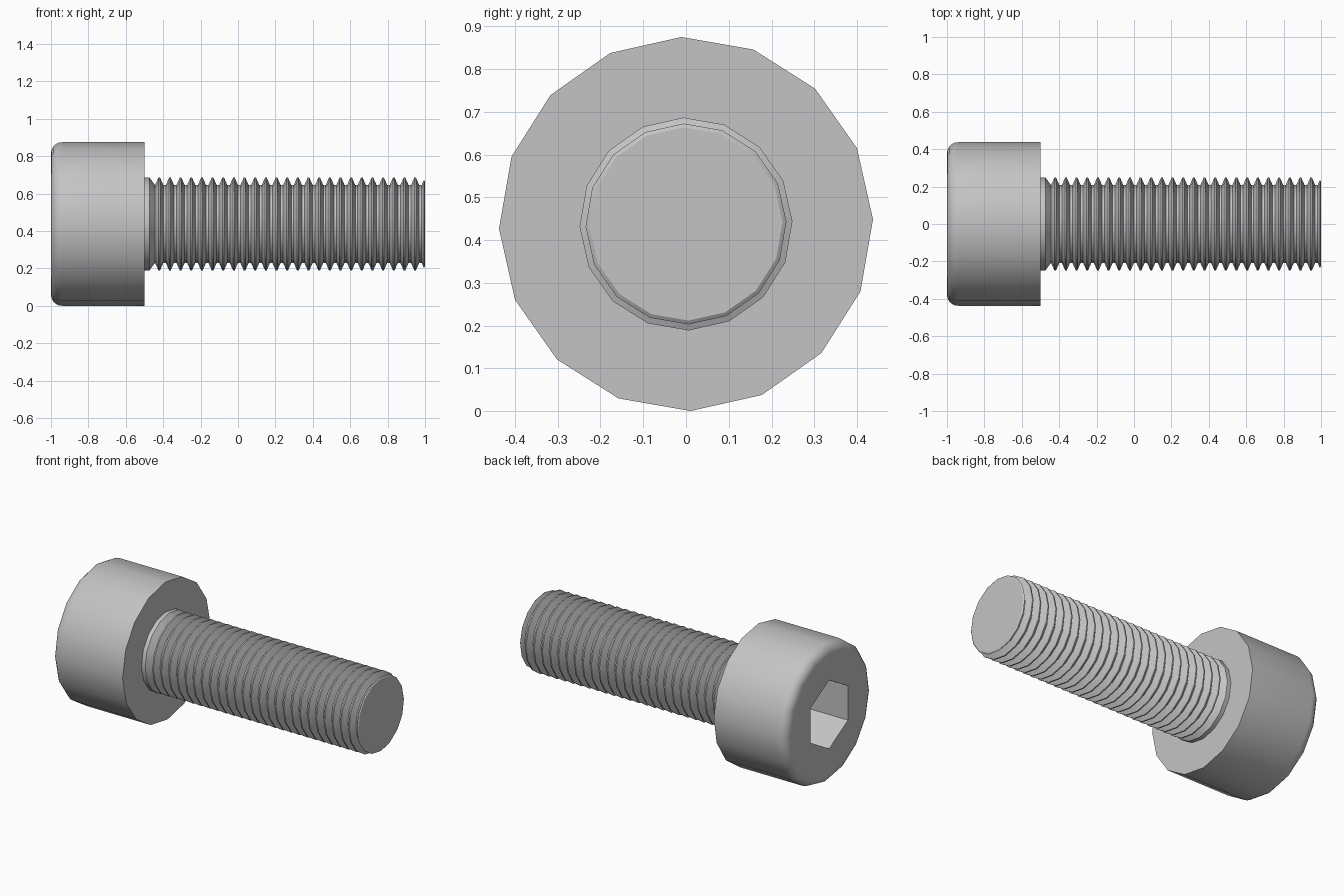
import bpy, bmesh
from math import cos, sin, pi, radians

old = bpy.data.objects.get("Cube")
if old:
    bpy.data.objects.remove(old, do_unlink=True)

AXIS_Z = 0.4375      # height of the screw axis
SIDES = 16

steel = bpy.data.materials.new("grey steel")
steel.use_nodes = True
GREY = (0.55, 0.55, 0.55, 1)
steel.diffuse_color = GREY
steel.node_tree.nodes["Principled BSDF"].inputs["Base Color"].default_value = GREY


def lathe(name, profile, sides, start):
    """Revolve (x, radius) points around the screw axis and cap both ends."""
    bm = bmesh.new()
    rings = []
    for x, r in profile:
        angles = [start + 2 * pi * k / sides for k in range(sides)]
        rings.append([bm.verts.new((x, r * cos(a), AXIS_Z + r * sin(a))) for a in angles])
    for a, b in zip(rings, rings[1:]):
        for k in range(sides):
            n = (k + 1) % sides
            bm.faces.new((a[k], a[n], b[n], b[k]))
    bm.faces.new(rings[0])
    bm.faces.new(rings[-1])
    bmesh.ops.recalc_face_normals(bm, faces=bm.faces)
    mesh = bpy.data.meshes.new(name)
    bm.to_mesh(mesh)
    bm.free()
    mesh.materials.append(steel)
    obj = bpy.data.objects.new(name, mesh)
    bpy.context.collection.objects.link(obj)
    return obj


def select_only(obj):
    bpy.ops.object.select_all(action='DESELECT')
    obj.select_set(True)
    bpy.context.view_layer.objects.active = obj


# Head: cylinder with a rounded outer rim
HEAD_R, FILLET, STEPS = 0.4375, 0.06, 5
head_profile = []
for i in range(STEPS + 1):
    t = pi / 2 * i / STEPS
    head_profile.append((-1 + FILLET * (1 - sin(t)), HEAD_R - FILLET * (1 - cos(t))))
head_profile = head_profile[::-1] + [(-0.5, HEAD_R)]
head = lathe("head", head_profile, SIDES, radians(1.4))

# Hexagonal socket cut into the head
cutter = lathe("socket_cutter", [(-1.1, 0.2165), (-0.7, 0.2165)], 6, pi / 2)
cutter.hide_render = True
cut = head.modifiers.new("socket", 'BOOLEAN')
cut.operation = 'DIFFERENCE'
cut.solver = 'EXACT'
cut.object = cutter
select_only(head)
bpy.ops.object.modifier_apply(modifier=cut.name)
bpy.data.objects.remove(cutter, do_unlink=True)

# Shaft: plain collar, ringed thread, chamfered tip
CREST, ROOT, PITCH = 0.249, 0.208, 0.057
FIRST, RIDGES = -0.421, 25
shaft_profile = [(-0.5, CREST), (-0.474, CREST)]
for i in range(RIDGES):
    x = FIRST + PITCH * i
    shaft_profile += [(x - 0.022, ROOT), (x - 0.004, CREST),
                      (x + 0.004, CREST), (x + 0.022, ROOT)]
shaft_profile += [(0.982, ROOT), (0.994, 0.235), (1, 0.226)]
shaft = lathe("threaded_shaft", shaft_profile, SIDES, radians(1.4))

for part in (head, shaft):
    select_only(part)
    bpy.ops.object.shade_smooth_by_angle(angle=radians(30))
